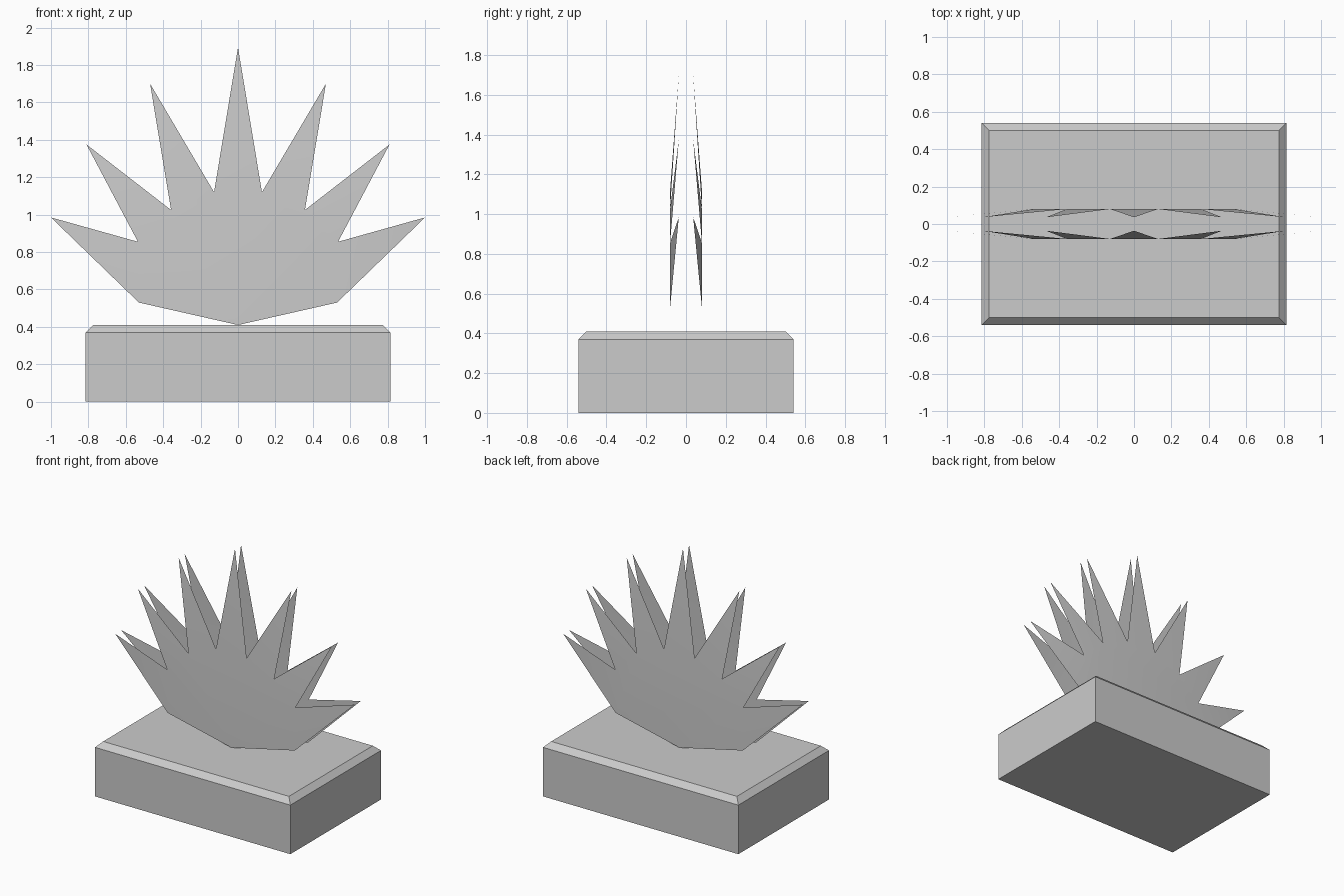
import bpy
import bmesh

cube = bpy.data.objects.get("Cube")
if cube:
    bpy.data.objects.remove(cube, do_unlink=True)

grey = bpy.data.materials.new("plain grey")
grey.use_nodes = True
colour = (0.6, 0.6, 0.6, 1)
grey.diffuse_color = colour
grey.node_tree.nodes["Principled BSDF"].inputs["Base Color"].default_value = colour


def add_object(name, bm):
    mesh = bpy.data.meshes.new(name)
    bm.to_mesh(mesh)
    bm.free()
    mesh.materials.append(grey)
    obj = bpy.data.objects.new(name, mesh)
    bpy.context.collection.objects.link(obj)
    return obj


# Plinth: a block with a chamfered top rim
bm = bmesh.new()
bmesh.ops.create_cube(bm, size=1)
for v in bm.verts:
    v.co.x *= 1.63
    v.co.y *= 1.08
    v.co.z = (v.co.z + 0.5) * 0.41
rim = [e for e in bm.edges if all(v.co.z > 0.4 for v in e.verts)]
bmesh.ops.bevel(bm, geom=rim, offset=0.04, segments=1, affect='EDGES', clamp_overlap=True)
add_object("plinth", bm)

# Half outlines of the leaf fan, as (x, z) from the middle outwards
TIPS = [(0, 1.895), (0.47, 1.70), (0.81, 1.375), (1.0, 0.985)]
ROOTS = [(0.128, 1.12), (0.358, 1.025), (0.535, 0.855), (0.53, 0.53)]
FOOT = (0, 0.41)
BODY_Y, TIP_Y = 0.08, 0.036


def mirrored(points):
    return [(-x, z) for x, z in reversed(points)]


def leaf_sheet(name, side):
    """Flat fan body whose spikes lean towards the middle plane."""
    bm = bmesh.new()
    roots = [bm.verts.new((x, side * BODY_Y, z)) for x, z in mirrored(ROOTS) + ROOTS]
    tips = [bm.verts.new((x, side * TIP_Y, z)) for x, z in mirrored(TIPS[1:]) + TIPS]
    foot = bm.verts.new((FOOT[0], side * BODY_Y, FOOT[1]))
    bm.faces.new(roots + [foot])
    for a, tip, b in zip(roots, tips, roots[1:]):
        bm.faces.new((a, tip, b))
    bm.normal_update()
    flip = [f for f in bm.faces if f.normal.y * side < 0]
    bmesh.ops.reverse_faces(bm, faces=flip)
    obj = add_object(name, bm)
    bpy.ops.object.select_all(action='DESELECT')
    obj.select_set(True)
    bpy.context.view_layer.objects.active = obj
    bpy.ops.object.shade_smooth_by_angle()


leaf_sheet("front_leaf_fan", -1)
leaf_sheet("back_leaf_fan", 1)
